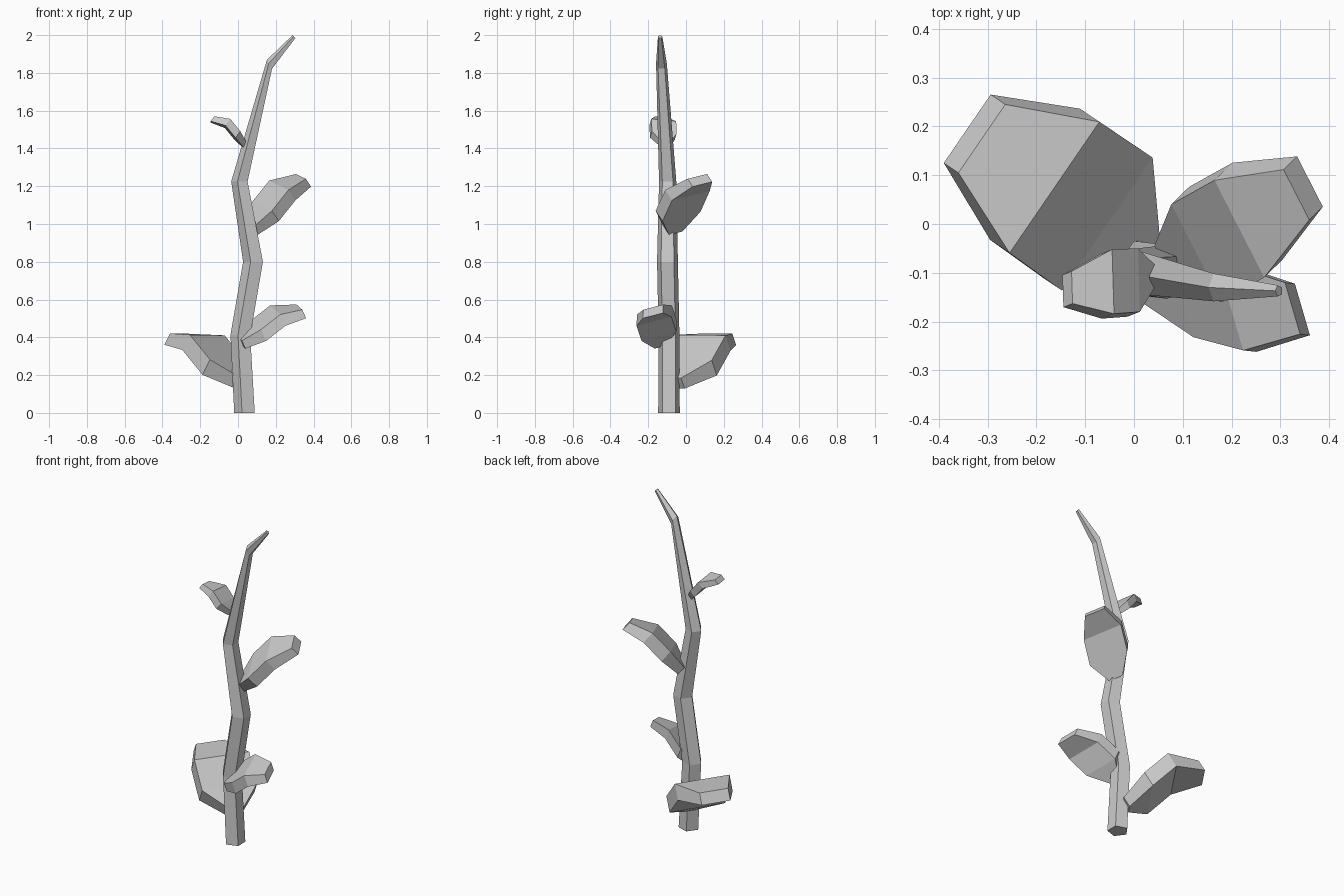
import bpy, bmesh
from math import cos, sin, radians
from mathutils import Vector

cube = bpy.data.objects.get("Cube")
if cube:
    bpy.data.objects.remove(cube)

grey = bpy.data.materials.new("plain_grey")
grey.use_nodes = True
colour = (0.6, 0.6, 0.6, 1)
grey.diffuse_color = colour
grey.node_tree.nodes["Principled BSDF"].inputs["Base Color"].default_value = colour


def loft(name, rings):
    """Join rings of points into a closed flat-shaded tube."""
    bm = bmesh.new()
    loops = [[bm.verts.new(p) for p in ring] for ring in rings]
    n = len(loops[0])
    for a, b in zip(loops, loops[1:]):
        for i in range(n):
            j = (i + 1) % n
            bm.faces.new((a[i], a[j], b[j], b[i]))
    bm.faces.new(loops[0][::-1])
    bm.faces.new(loops[-1])
    bmesh.ops.recalc_face_normals(bm, faces=bm.faces)
    mesh = bpy.data.meshes.new(name)
    bm.to_mesh(mesh)
    bm.free()
    mesh.materials.append(grey)
    obj = bpy.data.objects.new(name, mesh)
    bpy.context.collection.objects.link(obj)
    return obj


def stem_ring(x, y, z, radius, tilt):
    """Five-sided ring, leaning towards +x by the tilt angle."""
    t = radians(tilt)
    ring = []
    for k in range(5):
        a = radians(180 + 72 * k)
        u, v = radius * cos(a), radius * sin(a)
        ring.append((x + u * cos(t), y + v, z - u * sin(t)))
    return ring


def leaf(name, side, thickness, rows):
    """Thick leaf from rows of centre and half width, base to tip."""
    side, thickness = Vector(side), Vector(thickness)
    rings = []
    for (x, y, z, half), depth in zip(rows, (0.7, 1, 1, 0.75)):
        c, w, d = Vector((x, y, z)), side * half, thickness * depth
        rings.append([c - w, c + w, c + w + d, c - w + d])
    return loft(name, rings)


# Crooked stem, tapering to a bent tip
loft("stem", [stem_ring(*r) for r in (
    (0.04, -0.09, 0, 0.06, 0),
    (0.018, -0.09, 0.41, 0.058, 2),
    (0.085, -0.098, 0.8, 0.058, 0),
    (0.012, -0.097, 1.225, 0.048, 0),
    (0.168, -0.13, 1.843, 0.03, 60),
    (0.297, -0.137, 1.991, 0.012, 50))])

# Leaves from lowest to highest
leaf("large_back_leaf", (-0.565, -0.825, 0.01), (-0.04, 0.027, -0.08), (
    (0.033, -0.055, 0.185, 0.035),
    (-0.055, 0, 0.28, 0.165),
    (-0.163, 0.075, 0.412, 0.163),
    (-0.312, 0.175, 0.42, 0.085)))
leaf("front_leaf", (0.28, -0.96, -0.25), (0.027, -0.003, -0.06), (
    (0.012, -0.135, 0.39, 0.03),
    (0.095, -0.14, 0.465, 0.096),
    (0.197, -0.167, 0.545, 0.096),
    (0.325, -0.173, 0.56, 0.055)))
leaf("middle_leaf", (0.455, -0.89, -0.22), (0.037, 0.036, -0.055), (
    (0.06, -0.08, 0.99, 0.04),
    (0.128, -0.06, 1.095, 0.113),
    (0.216, -0.01, 1.205, 0.112),
    (0.333, 0.06, 1.252, 0.058)))
leaf("small_top_leaf", (0.03, -1, 0.1), (-0.025, -0.01, -0.035), (
    (0.045, -0.105, 1.43, 0.02),
    (0.01, -0.115, 1.485, 0.065),
    (-0.043, -0.118, 1.55, 0.066),
    (-0.127, -0.13, 1.567, 0.033)))
